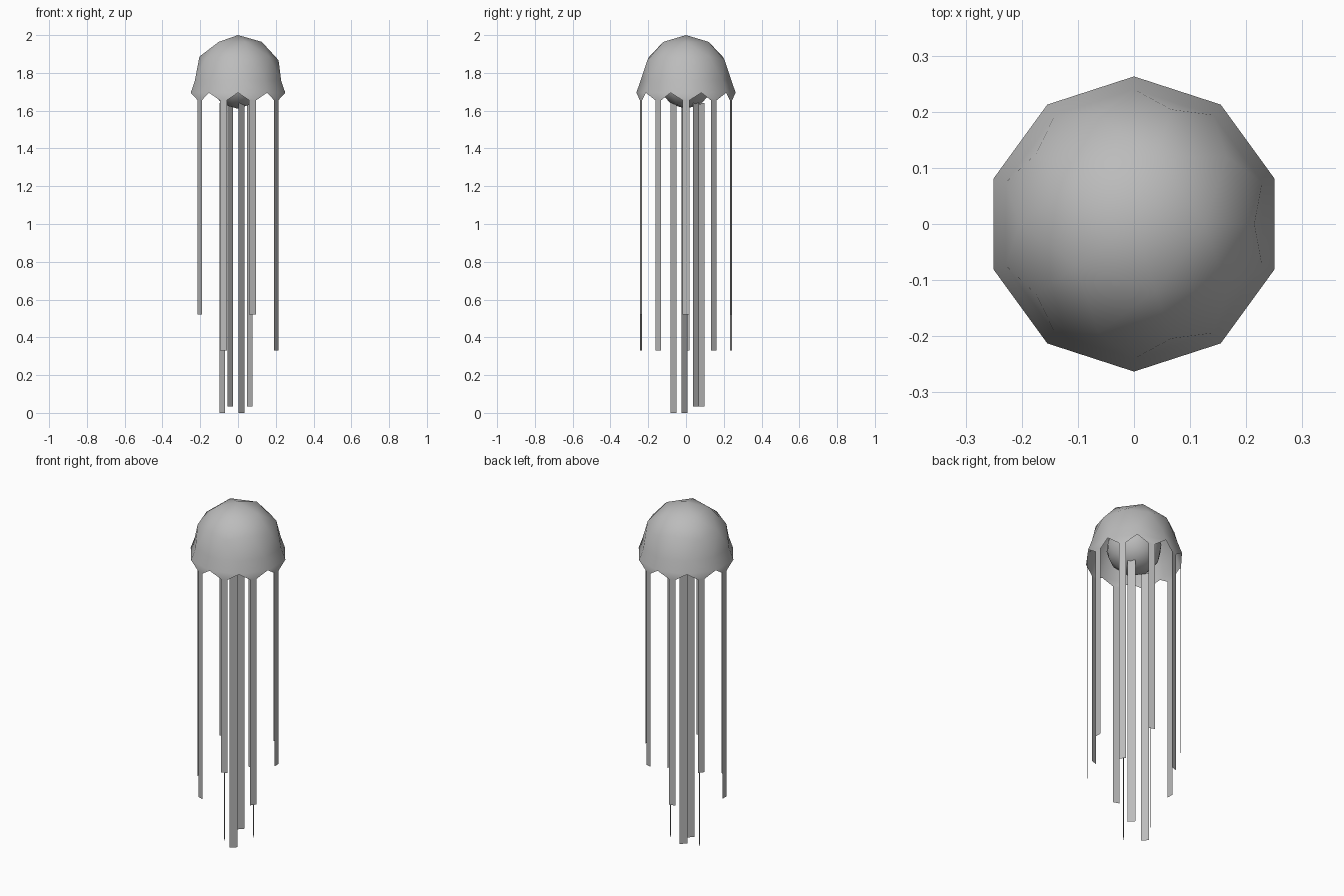
import bpy, bmesh, math
from mathutils import Vector

if "Cube" in bpy.data.objects:
    bpy.data.objects.remove(bpy.data.objects["Cube"])

CENTER_Z = 1.76      # centre of the bell and of the inner body
BELL_R = 0.24
RIM_R, RIM_Z = 0.263, 1.695
HEM_Z = 1.655        # lowest line of the scalloped rim
STRIP_W = 0.038

grey = bpy.data.materials.new("jelly_grey")
grey.diffuse_color = (0.5, 0.5, 0.5, 1)
grey.use_nodes = True
grey.node_tree.nodes["Principled BSDF"].inputs["Base Color"].default_value = grey.diffuse_color


def finish(name, bm, smooth=False):
    mesh = bpy.data.meshes.new(name)
    bm.to_mesh(mesh)
    bm.free()
    mesh.materials.append(grey)
    for p in mesh.polygons:
        p.use_smooth = smooth
    obj = bpy.data.objects.new(name, mesh)
    bpy.context.collection.objects.link(obj)
    return obj


def polar(r, deg, z):
    a = math.radians(deg)
    return Vector((r * math.cos(a), r * math.sin(a), z))


def strip(name, center, deg, width, top, bottom):
    """Flat hanging ribbon whose face points along the angle deg."""
    bm = bmesh.new()
    side = polar(width / 2, deg + 90, 0)
    c = Vector((center[0], center[1], 0))
    pts = [(c - side, bottom), (c + side, bottom), (c + side, top), (c - side, top)]
    bm.faces.new([bm.verts.new((p.x, p.y, z)) for p, z in pts])
    finish(name, bm)


# Bell: upper half of an icosphere with a flared, scalloped rim
bm = bmesh.new()
bmesh.ops.create_icosphere(bm, subdivisions=2, radius=BELL_R)
bmesh.ops.delete(bm, geom=[v for v in bm.verts if v.co.z < -0.01], context='VERTS')
bmesh.ops.translate(bm, verts=bm.verts[:], vec=(0, 0, CENTER_Z))
equator = [v for v in bm.verts if v.co.z < CENTER_Z + 0.01]
equator.sort(key=lambda v: math.atan2(v.co.y, v.co.x) % math.tau)
rim = [bm.verts.new(polar(RIM_R, 18 + 36 * i, RIM_Z)) for i in range(10)]
flap_r = RIM_R * math.cos(math.radians(18))
for i in range(10):
    j = (i + 1) % 10
    bm.faces.new((equator[i], rim[i], rim[j], equator[j]))
    mid = polar(flap_r, 36 * (i + 1), HEM_Z)
    side = polar(STRIP_W / 2, 36 * (i + 1) + 90, 0)
    bm.faces.new((rim[i], bm.verts.new(mid - side), bm.verts.new(mid + side), rim[j]))
finish("bell", bm, True)

# Inner body
bm = bmesh.new()
bmesh.ops.create_icosphere(bm, subdivisions=2, radius=0.15)
bmesh.ops.translate(bm, verts=bm.verts[:], vec=(0, 0, CENTER_Z))
finish("inner_body", bm, True)

# Ten rim tentacles, alternating short and long
for i in range(10):
    strip(f"rim_tentacle_{i}", polar(flap_r, 36 * i, 0), 36 * i, STRIP_W,
          HEM_Z, 0.33 if i % 2 else 0.52)

# Four long arms under the inner body
for i, (x, y, deg, bottom) in enumerate([(0.018, -0.066, -45, 0.0), (0.062, 0.053, 42, 0.035),
                                         (-0.042, 0.083, 137, 0.035), (-0.083, -0.008, 223, 0.0)]):
    strip(f"inner_arm_{i}", (x, y), deg, 0.043, 1.64, bottom)
